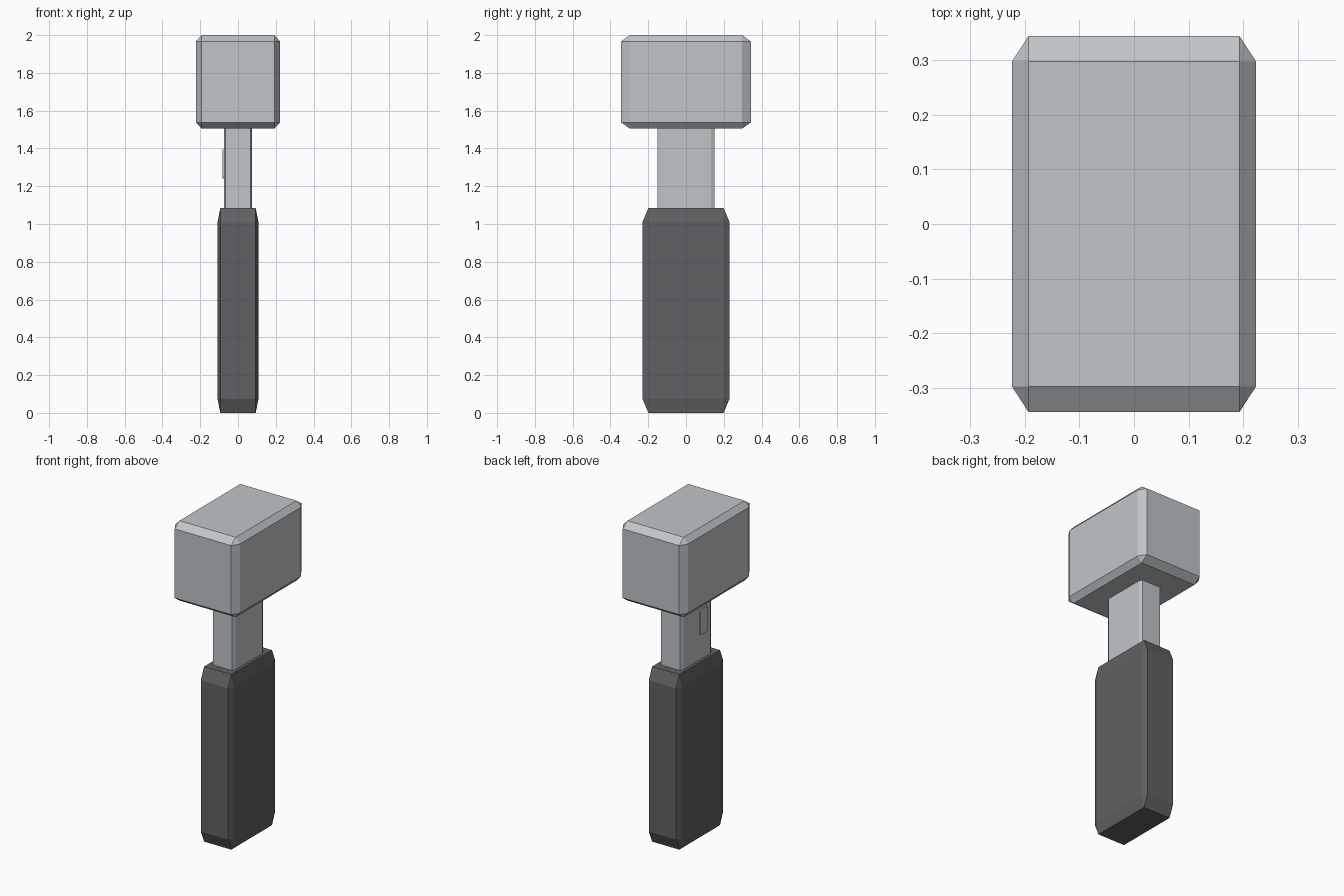
import bpy
import bmesh
from mathutils import Matrix, Vector

if "Cube" in bpy.data.objects:
    bpy.data.objects.remove(bpy.data.objects["Cube"], do_unlink=True)


def material(name, color):
    m = bpy.data.materials.new(name)
    m.use_nodes = True
    m.diffuse_color = color
    m.node_tree.nodes["Principled BSDF"].inputs["Base Color"].default_value = color
    return m


steel = material("light steel grey", (0.53, 0.56, 0.58, 1))
grip = material("dark grip grey", (0.12, 0.12, 0.125, 1))


def chamfered_block(name, low, high, mat, chamfer=0.135):
    """Box with flat chamfers proportional to each half-size."""
    low, high = Vector(low), Vector(high)
    bm = bmesh.new()
    bmesh.ops.create_cube(bm, size=2)
    bmesh.ops.bevel(bm, geom=bm.edges[:], offset=chamfer, segments=1,
                    affect='EDGES', profile=0.5)
    bm.transform(Matrix.Translation((low + high) / 2)
                 @ Matrix.Diagonal((high - low) / 2).to_4x4())
    mesh = bpy.data.meshes.new(name)
    bm.to_mesh(mesh)
    bm.free()
    mesh.materials.append(mat)
    obj = bpy.data.objects.new(name, mesh)
    bpy.context.collection.objects.link(obj)
    return obj


# Grip, neck and heavy head, stacked upwards
chamfered_block("handle", (-0.108, -0.23, 0), (0.108, 0.23, 1.085), grip)
chamfered_block("neck", (-0.075, -0.152, 0.95), (0.075, 0.152, 1.65), steel)
chamfered_block("head", (-0.223, -0.344, 1.505), (0.223, 0.344, 2), steel)

# Small raised switch on the side of the neck
chamfered_block("switch", (-0.083, -0.10, 1.24), (-0.065, -0.025, 1.395), steel)
